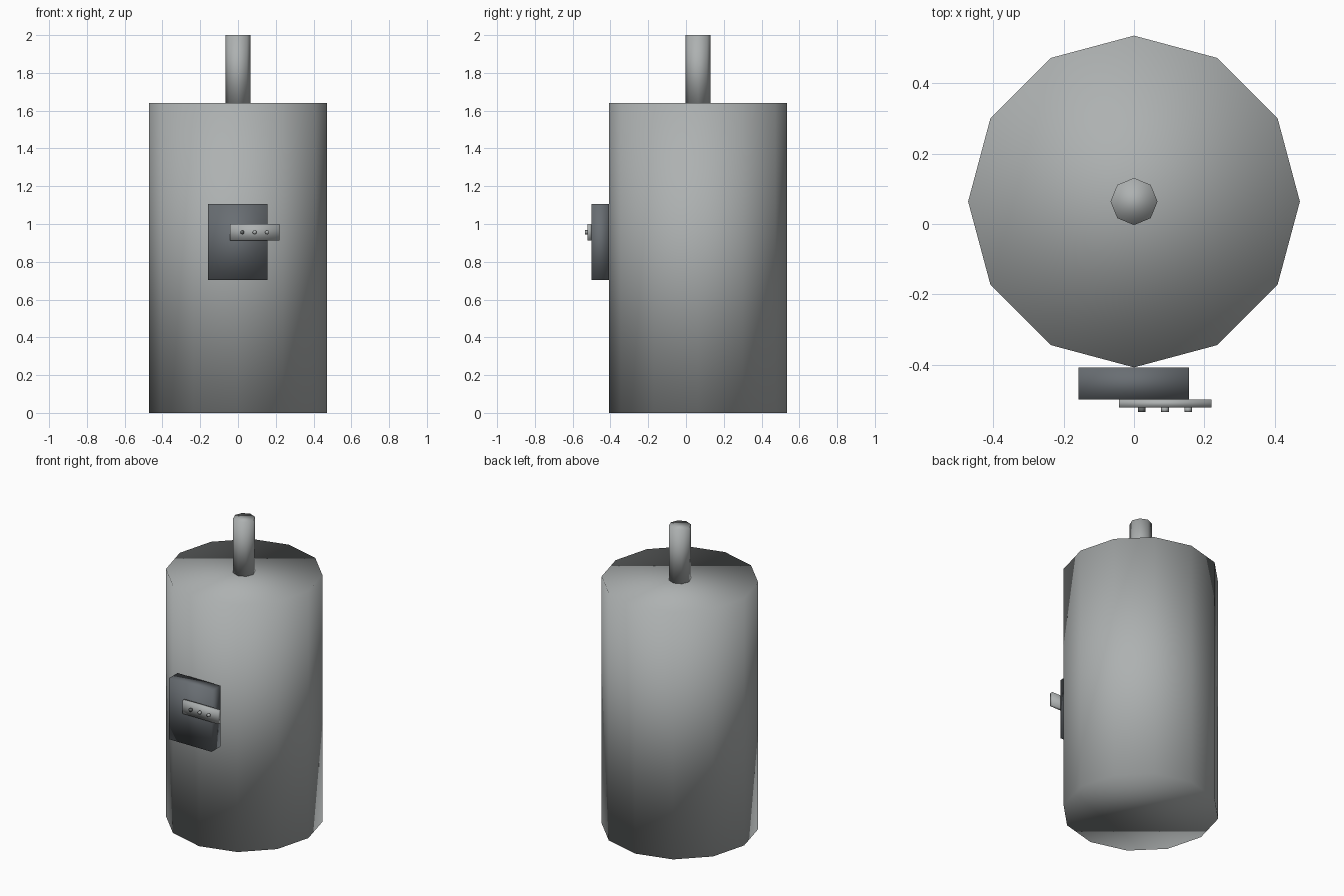
import bpy
import math

if "Cube" in bpy.data.objects:
    bpy.data.objects.remove(bpy.data.objects["Cube"], do_unlink=True)


def material(name, color):
    m = bpy.data.materials.new(name)
    m.use_nodes = True
    m.diffuse_color = (*color, 1)
    m.node_tree.nodes["Principled BSDF"].inputs["Base Color"].default_value = (*color, 1)
    return m


steel = material("light grey metal", (0.42, 0.44, 0.44))
dark = material("dark grey casing", (0.14, 0.155, 0.17))
black = material("dark button", (0.13, 0.14, 0.14))


def finish(name, mat):
    # Shading is smooth across every edge, including the rims
    ob = bpy.context.object
    ob.name = ob.data.name = name
    ob.data.materials.append(mat)
    bpy.ops.object.shade_smooth()
    return ob


def cylinder(name, sides, radius, depth, center, mat, tilt=0):
    bpy.ops.mesh.primitive_cylinder_add(vertices=sides, radius=radius, depth=depth,
                                        location=center, rotation=(tilt, 0, 0))
    return finish(name, mat)


def box(name, low, high, mat):
    center = [(a + b) / 2 for a, b in zip(low, high)]
    bpy.ops.mesh.primitive_cube_add(size=1, location=center)
    bpy.context.object.scale = [b - a for a, b in zip(low, high)]
    bpy.ops.object.transform_apply(location=False, rotation=False, scale=True)
    return finish(name, mat)


# Tank and the pipe on its lid
AXIS_Y = 0.064
cylinder("tank_body", 12, 0.472, 1.64, (0, AXIS_Y, 0.82), steel)
cylinder("top_pipe", 8, 0.067, 0.37, (0, AXIS_Y, 1.815), steel)

# Control box on the front, with its button strip
box("control_box", (-0.158, -0.5, 0.703), (0.157, -0.408, 1.107), dark)
box("button_strip", (-0.042, -0.522, 0.912), (0.221, -0.5, 1.0), steel)

# Row of three buttons
for i, mat in enumerate((black, steel, steel)):
    cylinder(f"button_{i + 1}", 8, 0.011, 0.013, (0.022 + 0.066 * i, -0.5285, 0.956),
             mat, math.pi / 2)
